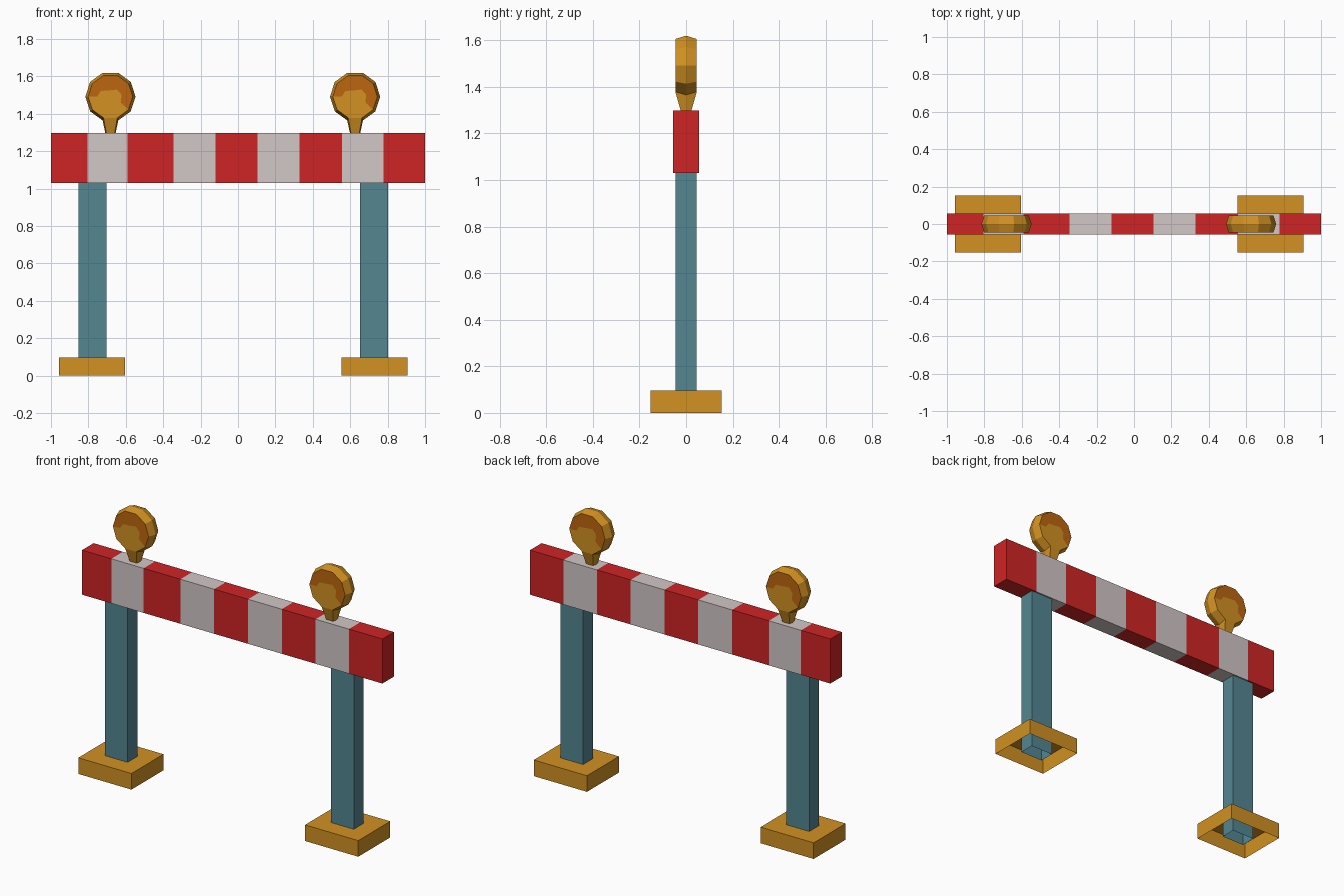
import bpy, bmesh, math
from mathutils import Vector

if "Cube" in bpy.data.objects:
    bpy.data.objects.remove(bpy.data.objects["Cube"])


def material(name, rgb):
    lin = [(c / 255 / 12.92) if c < 10 else ((c / 255 + 0.055) / 1.055) ** 2.4 for c in rgb]
    m = bpy.data.materials.new(name)
    m.diffuse_color = (*lin, 1)
    m.use_nodes = True
    m.node_tree.nodes["Principled BSDF"].inputs["Base Color"].default_value = m.diffuse_color
    return m


AMBER = material("amber", (210, 145, 34))
ORANGE = material("burnt orange", (188, 102, 14))
RED = material("red", (207, 36, 36))
WHITE = material("off white", (210, 199, 199))
TEAL = material("teal", (84, 134, 145))


def finish(bm, name, mats):
    bmesh.ops.recalc_face_normals(bm, faces=bm.faces)
    me = bpy.data.meshes.new(name)
    bm.to_mesh(me)
    bm.free()
    for m in mats:
        me.materials.append(m)
    ob = bpy.data.objects.new(name, me)
    bpy.context.collection.objects.link(ob)
    return ob


def box_bm(x0, x1, y, z0, z1):
    bm = bmesh.new()
    bmesh.ops.create_cube(bm, size=1)
    for v in bm.verts:
        v.co = Vector(((x0 + x1) / 2 + v.co.x * (x1 - x0), v.co.y * 2 * y,
                       (z0 + z1) / 2 + v.co.z * (z1 - z0)))
    return bm


def open_box(name, x, half_x, y, z0, z1, mat):
    # box with no bottom face
    bm = box_bm(x - half_x, x + half_x, y, z0, z1)
    bm.faces.ensure_lookup_table()
    low = [f for f in bm.faces if all(v.co.z < z0 + 1e-4 for v in f.verts)]
    bmesh.ops.delete(bm, geom=low, context='FACES_ONLY')
    return finish(bm, name, [mat])


# striped crossbar, cut at each stripe edge
bm = box_bm(-1, 1, 0.055, 1.03, 1.298)
cuts = [-0.805, -0.59, -0.345, -0.12, 0.105, 0.33, 0.555, 0.777]
for c in cuts:
    bmesh.ops.bisect_plane(bm, geom=bm.verts[:] + bm.edges[:] + bm.faces[:],
                           plane_co=(c, 0, 0), plane_no=(1, 0, 0))
for f in bm.faces:
    x = f.calc_center_median().x
    f.material_index = sum(x > c for c in cuts) % 2
finish(bm, "crossbar", [RED, WHITE])


def lamp(name, cx, cz):
    bm = bmesh.new()
    n, r_mid, r_cap, d = 10, 0.134, 0.119, 0.046

    def ring(r, y):
        return [bm.verts.new((cx + r * math.cos(i * math.tau / n), y,
                              cz + r * math.sin(i * math.tau / n))) for i in range(n)]

    # decagonal rim with a ridge in the middle
    front, mid, back = ring(r_cap, -d), ring(r_mid, 0), ring(r_cap, d)
    for a, b in ((front, mid), (mid, back)):
        for i in range(n):
            j = (i + 1) % n
            bm.faces.new((a[i], a[j], b[j], b[i]))
    # lens faces: dark upper patch with a wavy lower edge, back turned by 180 degrees
    wave = [(-0.07, 0.002), (-0.052, 0.03), (0.0, 0.034), (0.035, 0.038),
            (0.06, 0.01), (0.055, -0.03), (0.07, -0.045)]
    for rim, s in ((front, 1), (back, -1)):
        path = [bm.verts.new((cx + s * x, s * -d, cz + z)) for x, z in wave]
        if s == 1:
            upper = [rim[i % n] for i in range(-1, 6)]
            lower = [rim[i] for i in range(5, 10)]
        else:
            upper = [rim[i] for i in range(6, -1, -1)]
            lower = [rim[i % n] for i in range(10, 5, -1)]
        # both chains run from the viewer's right over the top to the left, then below
        bm.faces.new(upper + path).material_index = 1
        bm.faces.new(lower + path[::-1])
    # tapered six-sided stem
    rings = []
    for wf, wm, dy, z, zm in ((0.037, 0.042, d, cz - 0.113, cz - 0.127),
                              (0.022, 0.027, 0.022, 1.295, 1.295)):
        pts = [(-wf, -dy, z), (wf, -dy, z), (wm, 0, zm), (wf, dy, z), (-wf, dy, z), (-wm, 0, zm)]
        rings.append([bm.verts.new((cx + x, y, zz)) for x, y, zz in pts])
    for i in range(6):
        j = (i + 1) % 6
        bm.faces.new((rings[0][i], rings[0][j], rings[1][j], rings[1][i]))
    finish(bm, name, [AMBER, ORANGE])


# feet, posts and lamps on both sides
for side, s in (("left", -1), ("right", 1)):
    mid = -0.025
    open_box(side + "_foot", mid + s * 0.755, 0.177, 0.152, 0.0, 0.097, AMBER)
    open_box(side + "_post", mid + s * 0.753, 0.075, 0.046, 0.004, 1.035, TEAL)
    lamp(side + "_lamp", -0.028 + s * 0.654, 1.492)
